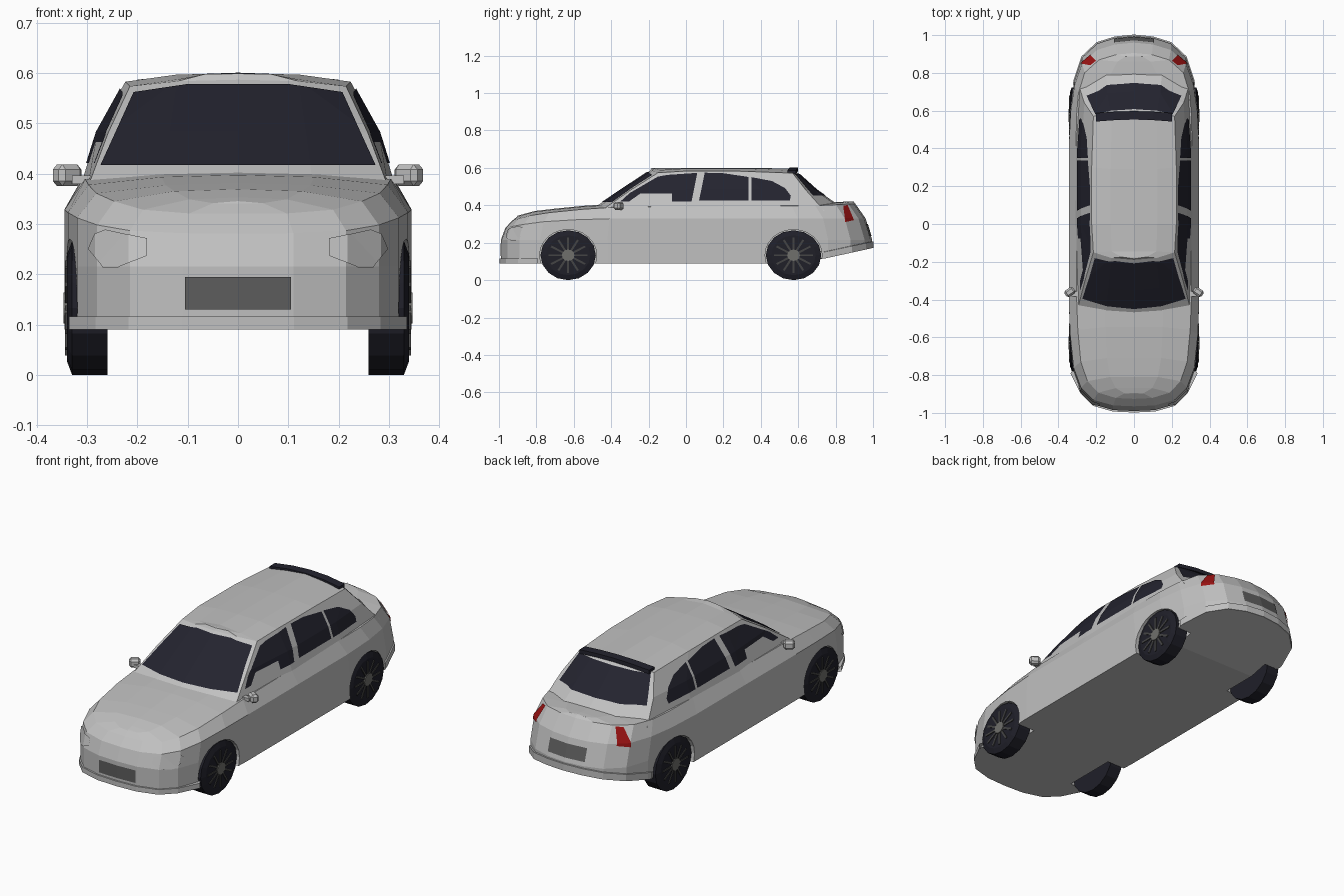
import bpy, bmesh, math
from mathutils import Vector, Matrix

if "Cube" in bpy.data.objects:
    bpy.data.objects.remove(bpy.data.objects["Cube"])


def mat(name, rgb):
    m = bpy.data.materials.new(name)
    m.diffuse_color = (*rgb, 1)
    m.use_nodes = True
    m.node_tree.nodes["Principled BSDF"].inputs["Base Color"].default_value = m.diffuse_color
    return m


SILVER = mat("silver paint", (0.53, 0.53, 0.53))
GLASS = mat("dark glass", (0.017, 0.017, 0.028))
RUBBER = mat("tyre rubber", (0.014, 0.014, 0.022))
PLATE = mat("grey plate", (0.11, 0.11, 0.11))
SPOKE = mat("spoke metal", (0.06, 0.06, 0.06))
HUB = mat("hub metal", (0.16, 0.16, 0.15))
RED = mat("red lamp", (0.32, 0.006, 0.006))


def finish(name, bm, material):
    me = bpy.data.meshes.new(name)
    bm.to_mesh(me)
    bm.free()
    me.materials.append(material)
    ob = bpy.data.objects.new(name, me)
    bpy.context.collection.objects.link(ob)
    return ob


def lerp(table, t):
    if t <= table[0][0]:
        return table[0][1]
    for (a, va), (b, vb) in zip(table, table[1:]):
        if t <= b:
            return va + (vb - va) * (t - a) / (b - a)
    return table[-1][1]


def loft(name, rows, material):
    """Skin a half grid of points and mirror it across x = 0."""
    bm = bmesh.new()
    for s in (1, -1):
        g = [[bm.verts.new((s * x, y, z)) for x, y, z in r] for r in rows]
        for a, b in zip(g, g[1:]):
            for j in range(len(a) - 1):
                bm.faces.new((a[j], b[j], b[j + 1], a[j + 1]))
    bmesh.ops.remove_doubles(bm, verts=bm.verts, dist=1e-4)
    bmesh.ops.recalc_face_normals(bm, faces=bm.faces)
    return finish(name, bm, material)


def inlay(name, source, poly, axes, facing, material, limit=0.3, lift=0.003):
    """Thin sheet following a surface inside a convex outline."""
    bm = bmesh.new()
    bm.from_mesh(source)
    facing = Vector(facing)
    bm.normal_update()
    bmesh.ops.delete(bm, geom=[f for f in bm.faces if f.normal.dot(facing) < limit], context='FACES')
    bmesh.ops.triangulate(bm, faces=bm.faces)
    cen = [sum(p[k] for p in poly) / len(poly) for k in (0, 1)]
    for p, q in zip(poly, poly[1:] + poly[:1]):
        n = (q[1] - p[1], p[0] - q[0])
        if n[0] * (cen[0] - p[0]) + n[1] * (cen[1] - p[1]) > 0:
            n = (-n[0], -n[1])
        co, no = Vector(), Vector()
        for k in (0, 1):
            co[axes[k]], no[axes[k]] = p[k], n[k]
        bmesh.ops.bisect_plane(bm, geom=bm.verts[:] + bm.edges[:] + bm.faces[:],
                               plane_co=co, plane_no=no, clear_outer=True)
    bm.normal_update()
    for v, n in [(v, v.normal.copy()) for v in bm.verts]:
        v.co += n * lift
    return finish(name, bm, material)


def drum(bm, x, y, z, r, depth, n, squash=1.0, r2=None):
    m = (Matrix.Translation((x, y, z)) @ Matrix.Diagonal((1, 1, squash, 1))
         @ Matrix.Rotation(math.pi / 2, 4, 'Y'))
    bmesh.ops.create_cone(bm, cap_ends=True, segments=n, radius1=r,
                          radius2=r if r2 is None else r2, depth=depth, matrix=m)


# ---- lower body: plan outline (half width, y) stacked in levels
PLAN = [(0, -.99), (.11, -.985), (.215, -.955), (.28, -.89), (.32, -.78), (.338, -.6),
        (.345, -.42), (.345, 0), (.345, .42), (.335, .62), (.315, .76), (.275, .88),
        (.195, .955), (.1, .985), (0, .995)]
DECK = [(-.92, .335), (-.8, .368), (-.45, .403), (.7, .408), (.9, .418)]
WAIST = [(-.97, .28), (-.8, .31), (-.5, .328), (.9, .33)]


def base_z(y):
    return .09 + max(0, y - .62) * .22


rows = []
for w, y in PLAN:
    k = lerp([(-.5, .88), (.5, .89), (.85, .95)], y)
    fr = y < 0
    y3, y4, y5 = (y * f for f in ((.975, .935, .91) if fr else (.965, .91, .9)))
    rows.append([(0, y, base_z(y)), (w, y, base_z(y)), (w, y, .215), (w, y3, lerp(WAIST, y3)),
                 (w * k, y4, lerp(DECK, y4) - (.014 if fr else .01)),
                 (w * .45, y5, lerp(DECK, y5)), (0, y5, lerp(DECK, y5) + .004)])
body = loft("lower_body", rows, SILVER)
uncut = body.data.copy()

# ---- wheel wells
WY, WZ, WR, SQ = (-.63, .575), .133, .148, .9
bm = bmesh.new()
for s in (1, -1):
    for y in WY:
        drum(bm, s * .34, y, WZ, WR * 1.03, .2, 24, SQ)
cutter = finish("well_cutter", bm, SILVER)
cutter.hide_render = True
mod = body.modifiers.new("wells", 'BOOLEAN')
mod.object, mod.operation, mod.solver = cutter, 'DIFFERENCE', 'EXACT'
bpy.context.view_layer.objects.active = body
bpy.ops.object.modifier_apply(modifier=mod.name)
bpy.data.objects.remove(cutter)

# ---- cabin: base, middle and roof edge at each pillar
BASE = [(0, -.515), (.15, -.5), (.30, -.455), (.315, 0), (.315, .4), (.295, .74), (.15, .845), (0, .86)]
MID = [(0, -.35), (.135, -.335), (.258, -.295), (.28, 0), (.28, .4), (.262, .64), (.14, .69), (0, .70)]
TOP = [(0, -.19, .587), (.12, -.18, .584), (.215, -.15, .574), (.224, 0, .583),
       (.224, .3, .582), (.215, .57, .572), (.12, .58, .582), (0, .585, .585)]
rows = []
for b, m, (x, y, z) in zip(BASE, MID, TOP):
    rows.append([(*b, .37), (*m, .482), (x, y, z), (x * .55, y * .97, min(z + .014, .599)),
                 (0, y * .97, .6 if abs(y) < .4 else .597)])
cabin = loft("cabin", rows, SILVER)

# ---- windows
inlay("windscreen", cabin.data, [(-.273, .415), (.273, .415), (.207, .56), (.1, .576), (-.1, .576), (-.207, .56)],
      (0, 2), (0, -1, 0), GLASS)
inlay("rear_window", cabin.data, [(-.25, .45), (.25, .45), (.205, .566), (-.205, .566)],
      (0, 2), (0, 1, 0), GLASS)
SIDE = {"front_window": [(-.35, .42), (-.3, .465), (-.15, .552), (-.1, .561), (.06, .572), (.03, .42)],
        "middle_window": [(.07, .425), (.1, .573), (.2, .57), (.335, .55), (.335, .425)],
        "quarter_window": [(.35, .425), (.35, .549), (.46, .528), (.53, .49), (.56, .45), (.555, .425)]}
HEAD = [(.18, .235), (.18, .27), (.26, .288), (.28, .28), (.293, .25), (.265, .213), (.235, .213)]
TAIL = [(.838, .395), (.862, .4), (.895, .32), (.85, .31)]
for s, tag in ((1, "right"), (-1, "left")):
    for n, poly in SIDE.items():
        inlay(f"{n}_{tag}", cabin.data, poly, (1, 2), (s, 0, 0), GLASS, .5)
    # lamps
    inlay(f"headlamp_{tag}", uncut, [(s * x, z) for x, z in HEAD], (0, 2), (0, -1, 0), SILVER, .2, .006)
    inlay(f"tail_lamp_{tag}", uncut, TAIL, (1, 2), (s, 0, 0), RED, .15, .004)

# ---- number plates without lettering
for n, d, z0, z1 in (("front_plate", -1, .13, .195), ("rear_plate", 1, .235, .30)):
    inlay(n, uncut, [(-.105, z0), (.105, z0), (.105, z1), (-.105, z1)], (0, 2), (0, d, 0), PLATE)


# ---- bumper lips wrapping each end
def lip(name, pts, height):
    rows = []
    for w, y in pts:
        z = base_z(y)
        o, d = (w * 1.012, y * 1.008), (w * .96, y * .97)
        rows.append([(*d, z), (*o, z), (*o, z + height), (*d, z + height)])
    return loft(name, rows, SILVER)


lip("front_lip", PLAN[:4] + [(.332, -.785)], .026)
lip("rear_lip", [(.32, .735)] + PLAN[10:], .035)

# ---- dark roof spoiler
bm = bmesh.new()
bmesh.ops.create_cube(bm, size=1, matrix=Matrix.Translation((0, .575, .585)) @ Matrix.Diagonal((.4, .045, .02, 1)))
bmesh.ops.subdivide_edges(bm, edges=[e for e in bm.edges if abs(e.verts[0].co.x - e.verts[1].co.x) > .1], cuts=3)
for v in bm.verts:
    v.co.z += .006 - .35 * v.co.x ** 2
    v.co.y -= .25 * v.co.x ** 2
finish("roof_spoiler", bm, GLASS)

# ---- door mirrors
for s, tag in ((1, "right"), (-1, "left")):
    bm = bmesh.new()
    bmesh.ops.create_cube(bm, size=1, matrix=Matrix.Translation((s * .34, -.36, .397))
                          @ Matrix.Rotation(s * -.6, 4, 'Z') @ Matrix.Diagonal((.055, .04, .043, 1)))
    bmesh.ops.bevel(bm, geom=bm.edges[:], offset=.01, segments=1, affect='EDGES')
    bmesh.ops.create_cube(bm, size=1, matrix=Matrix.Translation((s * .31, -.37, .388)) @ Matrix.Diagonal((.04, .025, .016, 1)))
    finish(f"door_mirror_{tag}", bm, SILVER)

# ---- wheels: tyre with chamfered shoulder, spokes and hub
for s, tag in ((1, "right"), (-1, "left")):
    for y, end in zip(WY, ("front", "rear")):
        bm = bmesh.new()
        drum(bm, s * .295, y, WZ, WR, .07, 16, SQ)
        r1, r2 = (WR, WR * .8) if s > 0 else (WR * .8, WR)
        drum(bm, s * .335, y, WZ, r1, .01, 16, SQ, r2)
        finish(f"tyre_{end}_{tag}", bm, RUBBER)
        bm = bmesh.new()
        for i in range(12):
            m = (Matrix.Translation((s * .341, y, WZ)) @ Matrix.Diagonal((1, 1, SQ, 1))
                 @ Matrix.Rotation(i * math.tau / 12, 4, 'X') @ Matrix.Translation((0, .062, 0))
                 @ Matrix.Diagonal((.006, .085, .011, 1)))
            bmesh.ops.create_cube(bm, size=1, matrix=m)
        finish(f"spokes_{end}_{tag}", bm, SPOKE)
        bm = bmesh.new()
        drum(bm, s * .342, y, WZ, .034, .01, 12, SQ)
        finish(f"hub_{end}_{tag}", bm, HUB)
